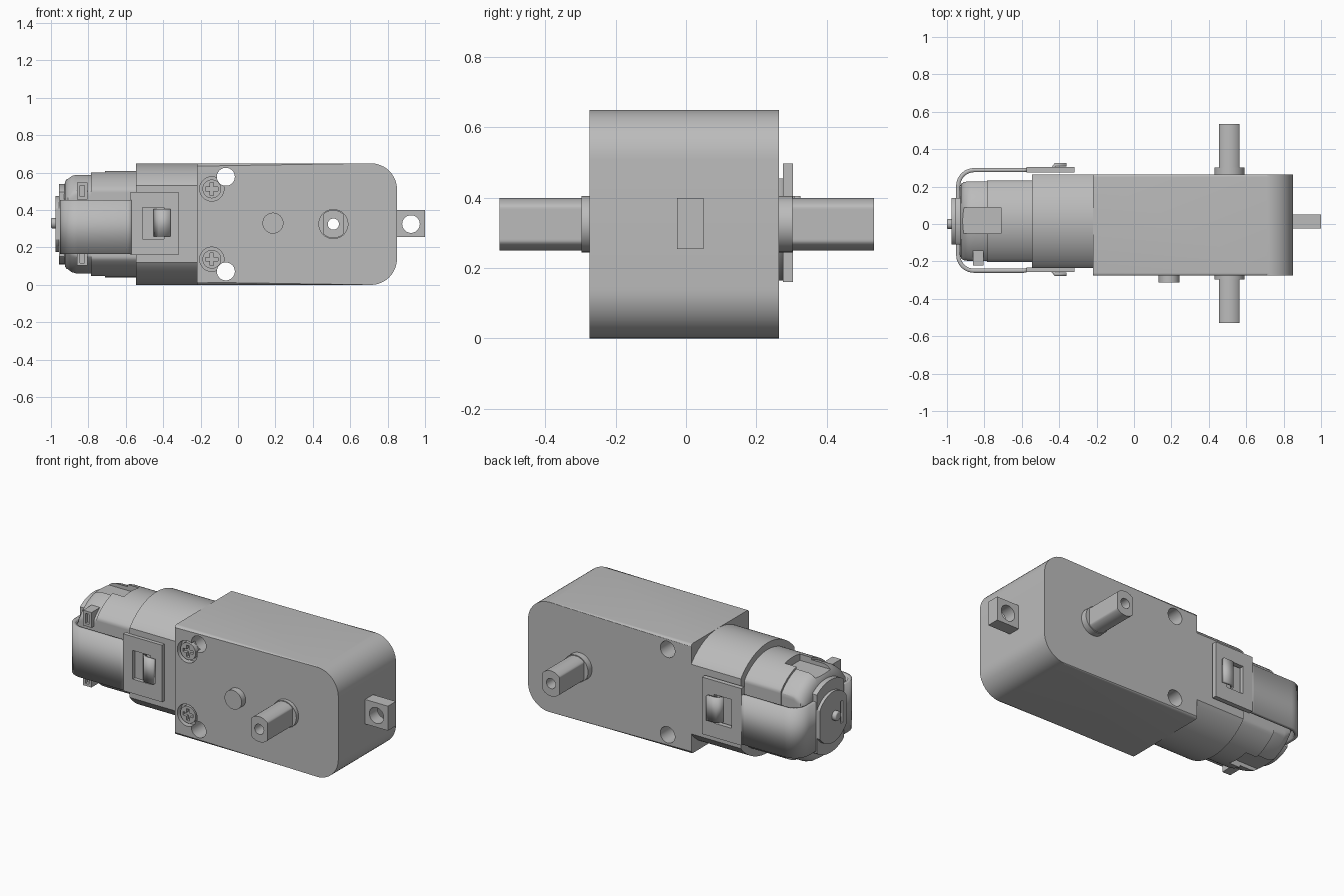
import bpy, bmesh
from math import sin, cos, pi, radians

if "Cube" in bpy.data.objects:
    bpy.data.objects.remove(bpy.data.objects["Cube"])

grey = bpy.data.materials.new("plain grey")
grey.use_nodes = True
grey.diffuse_color = (0.5, 0.5, 0.5, 1)
grey.node_tree.nodes["Principled BSDF"].inputs["Base Color"].default_value = (0.5, 0.5, 0.5, 1)

MID = 0.325      # height of the motor axis
MY = 0.015       # sideways offset of the motor axis


def finish(name, bm):
    bmesh.ops.recalc_face_normals(bm, faces=bm.faces)
    me = bpy.data.meshes.new(name)
    bm.to_mesh(me)
    bm.free()
    me.materials.append(grey)
    ob = bpy.data.objects.new(name, me)
    bpy.context.collection.objects.link(ob)
    return ob


def loft(name, axis, sections, bevel=0, keep=None):
    """Join outlines placed at positions along an axis; optionally bevel the end rims."""
    place = {"x": lambda p, t: (t, p[0], p[1]),
             "y": lambda p, t: (p[0], t, p[1]),
             "z": lambda p, t: (p[0], p[1], t)}[axis]
    bm = bmesh.new()
    rings = [[bm.verts.new(place(p, t)) for p in pts] for t, pts in sections]
    n = len(rings[0])
    for a, b in zip(rings, rings[1:]):
        for i in range(n):
            j = (i + 1) % n
            bm.faces.new((a[i], a[j], b[j], b[i]))
    caps = [bm.faces.new(rings[0]), bm.faces.new(rings[-1])]
    if bevel:
        rims = [e for f in caps for e in f.edges if keep is None or keep(e)]
        bmesh.ops.bevel(bm, geom=rims, offset=bevel, segments=4, profile=0.5, affect="EDGES")
    return finish(name, bm)


def prism(name, axis, pts, lo, hi, **kw):
    return loft(name, axis, [(lo, pts), (hi, pts)], **kw)


def circle(u, v, r, half=9, n=64):
    """Circle outline whose first coordinate is flattened at +-half."""
    return [(u + max(-half, min(half, r * cos(2 * pi * i / n))), v + r * sin(2 * pi * i / n))
            for i in range(n)]


def rect(u0, u1, v0, v1):
    return [(u0, v0), (u1, v0), (u1, v1), (u0, v1)]


def ribbon(name, path, z0, z1, thick):
    """Bent sheet following a path seen from above."""
    bm = bmesh.new()
    cols = [(bm.verts.new((x, y, z0)), bm.verts.new((x, y, z1))) for x, y in path]
    for a, b in zip(cols, cols[1:]):
        bm.faces.new((a[0], b[0], b[1], a[1]))
    ob = finish(name, bm)
    mod = ob.modifiers.new("thickness", "SOLIDIFY")
    mod.thickness, mod.offset = thick, 0
    mod.use_even_offset = True
    return ob


def cut(target, *cutters):
    bpy.context.view_layer.objects.active = target
    for c in cutters:
        mod = target.modifiers.new("cut", "BOOLEAN")
        mod.operation, mod.object, mod.solver = "DIFFERENCE", c, "EXACT"
        bpy.ops.object.modifier_apply(modifier=mod.name)
        bpy.data.objects.remove(c)


# Gearbox housing: rounded far end, softened front and back rims
R = 0.14
outline = [(-0.22, 0.65), (-0.22, 0)]
for cz, start in ((R, -pi / 2), (0.65 - R, 0)):
    outline += [(0.85 - R + R * cos(start + i * pi / 24), cz + R * sin(start + i * pi / 24))
                for i in range(13)]
housing = prism("gearbox_housing", "y", outline, -0.275, 0.265, bevel=0.015,
                keep=lambda e: max(v.co.x for v in e.verts) > -0.2)

# Mounting holes and screw recesses, mirrored above and below the axis
for side, label in ((1, "upper"), (-1, "lower")):
    sz = MID + side * 0.188
    cut(housing,
        prism("hole", "y", circle(-0.065, MID + side * 0.253, 0.048, n=40), -1, 1),
        prism("recess", "y", circle(-0.14, sz, 0.065), -0.4, -0.24))
    screw = prism(label + "_screw", "y", circle(-0.14, sz, 0.05), -0.268, -0.22, bevel=0.006)
    cut(screw,
        prism("slot", "y", rect(-0.174, -0.106, sz - 0.01, sz + 0.01), -0.4, -0.25),
        prism("slot", "y", rect(-0.15, -0.13, sz - 0.034, sz + 0.034), -0.4, -0.25))

# Locating peg on the front
prism("front_peg", "y", circle(0.187, MID + 0.005, 0.056), -0.313, -0.26, bevel=0.015)

# Output shaft with flats, collars and a bore
cut(housing, prism("bore", "y", circle(0.51, MID, 0.07), -1, 1))
shaft = prism("output_shaft", "y", circle(0.51, MID, 0.075, 0.055), -0.53, 0.535)
collars = [prism("front_collar", "y", circle(0.51, MID, 0.08), -0.297, -0.25),
           prism("back_collar", "y", circle(0.51, MID, 0.08), 0.25, 0.303)]
for part in [shaft] + collars:
    cut(part, prism("bore", "y", circle(0.51, MID, 0.03, n=32), -1, 1))

# End lug with a hole
lug = prism("end_lug", "y", rect(0.83, 1.0, 0.255, 0.4), -0.025, 0.05)
cut(lug, prism("hole", "y", circle(0.925, MID, 0.047, n=40), -1, 1))


def body(name, rings):
    return loft(name, "x", [(x, circle(MY, MID, r, half, 128)) for x, r, half in rings])


# Motor: holder sleeve, can, rounded end cap
body("motor_sleeve", [(-0.545, 0.325, 0.25), (-0.21, 0.325, 0.25)])
can = body("motor_can", [(-0.785, 0.285, 0.217), (-0.53, 0.285, 0.217)])
cap = body("motor_end_cap", [(-0.93, 0.2, 0.18), (-0.924, 0.228, 0.2), (-0.908, 0.252, 0.21),
                             (-0.888, 0.266, 0.212), (-0.865, 0.272, 0.212),
                             (-0.78, 0.272, 0.212)])
for part in (can, cap):
    for z0, z1 in ((0.565, 0.9), (-0.3, 0.085)):
        cut(part, prism("notch", "z", rect(-1.1, -0.71, -0.052, 0.088), z0, z1))

# Bearing cover and rear axle tip
body("bearing_cover", [(-0.957, 0.215, 0.125), (-0.9, 0.215, 0.125)])
boss = body("bearing_boss", [(-0.975, 0.15, 0.125), (-0.93, 0.15, 0.125)])
cut(boss, prism("slot", "x", rect(-0.075, -0.055, 0.26, 0.39), -1.1, -0.962))
prism("axle_tip", "x", circle(MY - 0.015, MID + 0.005, 0.028, n=32), -1.0, -0.95, bevel=0.008)

# Electrical terminals on the front of the end cap
for side, label in ((1, "upper"), (-1, "lower")):
    tz = MID + side * 0.177
    tab = prism(label + "_terminal", "y", rect(-0.86, -0.805, tz - 0.045, tz + 0.045),
                -0.222, -0.12)
    cut(tab, prism("slot", "y", rect(-0.845, -0.82, tz - 0.03, tz + 0.03), -0.4, -0.2))

# Strap wrapped around the motor end
bend = 0.085
path = [(-0.565, -0.245), (-0.59, -0.25)]
path += [(-0.855 - bend * sin(i * pi / 16), -0.165 - bend * cos(i * pi / 16)) for i in range(9)]
path += [(-0.855 - bend * cos(i * pi / 16), 0.203 + bend * sin(i * pi / 16)) for i in range(9)]
path += [(-0.59, 0.288), (-0.565, 0.29)]
ribbon("motor_strap", path, 0.165, 0.455, 0.022)

# Strap end plates with windows and spring tabs
for label, y0, y1, out in (("front", -0.257, -0.232, -1), ("back", 0.276, 0.304, 1)):
    plate = prism(label + "_strap_plate", "y", rect(-0.575, -0.318, 0.16, 0.497), y0, y1)
    cut(plate, prism("window", "y", rect(-0.51, -0.395, 0.245, 0.415), -1, 1))
    outer = y1 if out > 0 else y0
    ribbon(label + "_spring_tab",
           [(-0.445, outer - out * 0.02), (-0.42, outer + out * 0.012),
            (-0.36, outer + out * 0.012)], 0.26, 0.405, 0.018)

# Smooth curved surfaces, keep hard edges
bpy.ops.object.select_all(action="DESELECT")
for ob in bpy.context.collection.objects:
    if ob.type == "MESH":
        ob.select_set(True)
        bpy.context.view_layer.objects.active = ob
bpy.ops.object.shade_smooth_by_angle(angle=radians(30))
